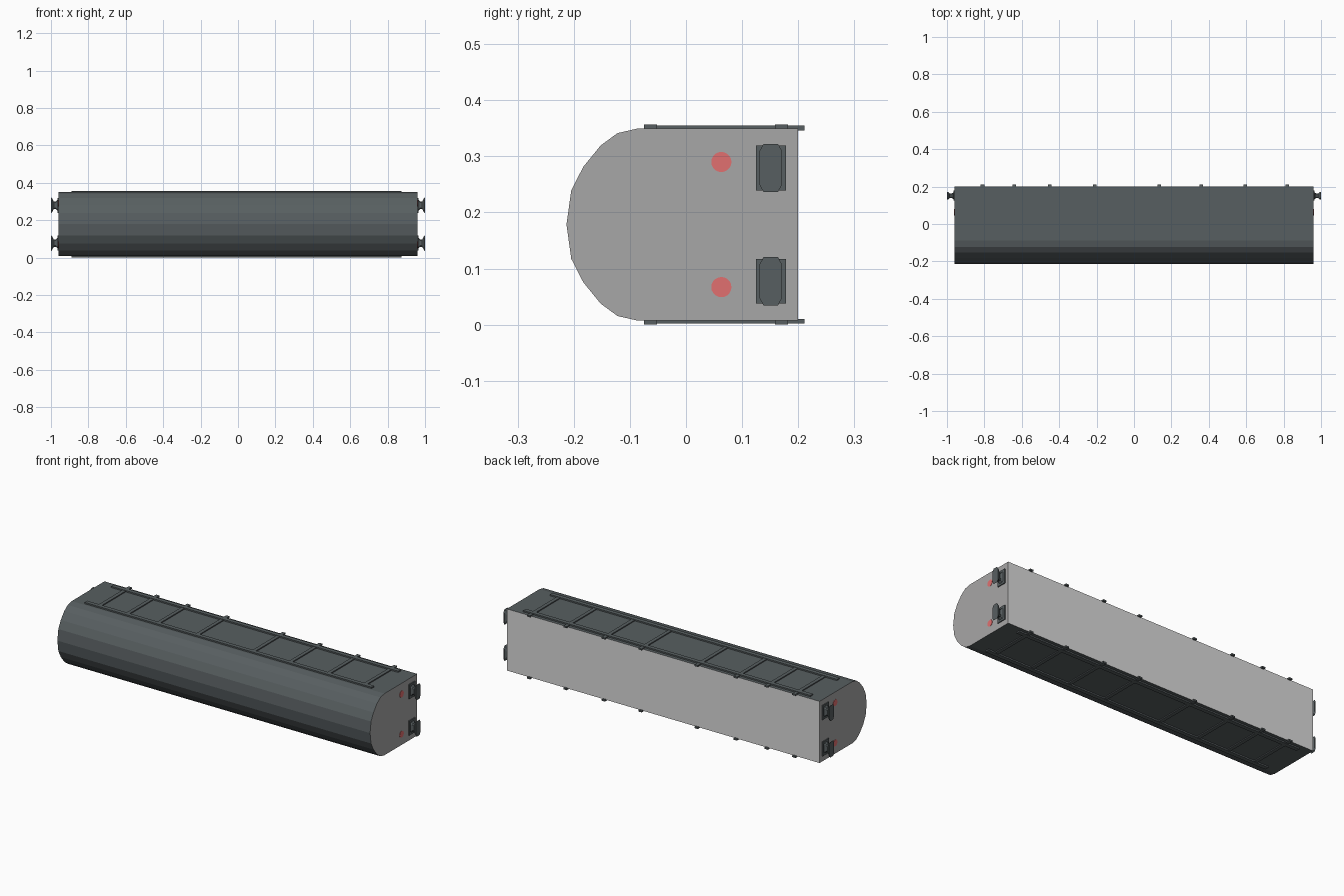
import bpy, bmesh
from mathutils import Matrix

if "Cube" in bpy.data.objects:
    bpy.data.objects.remove(bpy.data.objects["Cube"])

C = 0.1785          # height of the centre line


def material(name, rgb):
    m = bpy.data.materials.new(name)
    m.diffuse_color = (*rgb, 1)
    m.use_nodes = True
    m.node_tree.nodes["Principled BSDF"].inputs["Base Color"].default_value = m.diffuse_color
    return m


SLATE = material("dark_slate", (0.097, 0.114, 0.119))
GREY = material("end_grey", (0.39, 0.385, 0.385))
PALE = material("floor_pale_grey", (0.70, 0.70, 0.70))
RED = material("lamp_red", (0.75, 0.16, 0.16))


def finish(name, bm, *mats):
    bmesh.ops.recalc_face_normals(bm, faces=bm.faces[:])
    me = bpy.data.meshes.new(name)
    bm.to_mesh(me)
    bm.free()
    for m in mats:
        me.materials.append(m)
    ob = bpy.data.objects.new(name, me)
    bpy.context.collection.objects.link(ob)
    return ob


def loft(bm, rings):
    loops = [[bm.verts.new(p) for p in r] for r in rings]
    n = len(loops[0])
    for a, b in zip(loops, loops[1:]):
        for i in range(n):
            bm.faces.new((a[i], a[(i + 1) % n], b[(i + 1) % n], b[i]))
    bm.faces.new(loops[0])
    bm.faces.new(loops[-1])


def box(bm, x0, x1, y0, y1, z0, z1):
    bmesh.ops.create_cube(bm, size=1, matrix=Matrix.Translation(
        ((x0 + x1) / 2, (y0 + y1) / 2, (z0 + z1) / 2)) @ Matrix.Diagonal(
        (abs(x1 - x0), abs(y1 - y0), abs(z1 - z0), 1)))


# Coach body: rounded roof towards the front, grey ends and pale floor
half = [(0.2, 0.171), (-0.087, 0.171), (-0.122, 0.163), (-0.152, 0.141),
        (-0.183, 0.103), (-0.2045, 0.061)]
profile = half + [(-0.213, 0)] + [(y, -z) for y, z in reversed(half)]
bm = bmesh.new()
loft(bm, [[(x, y, C + z) for y, z in profile] for x in (-0.96, 0.96)])
bmesh.ops.recalc_face_normals(bm, faces=bm.faces[:])
for f in bm.faces:
    f.material_index = 1 if abs(f.normal.x) > 0.5 else 2 if f.normal.y > 0.9 else 0
finish("coach_body", bm, SLATE, GREY, PALE)

# Long rails and cross straps on both sides
strap_x = (-0.81, -0.64, -0.45, -0.21, 0.135, 0.36, 0.595, 0.82)
for s, side in ((1, "upper"), (-1, "lower")):
    bm = bmesh.new()
    for y in (-0.0635, 0.17):
        box(bm, -0.89, 0.873, y - 0.0115, y + 0.0115, C + s * 0.168, C + s * 0.1785)
    finish(side + "_long_rails", bm, SLATE)
    bm = bmesh.new()
    for x in strap_x:
        box(bm, x - 0.01, x + 0.01, -0.073, 0.211, C + s * 0.1705, C + s * 0.1765)
        box(bm, x - 0.01, x + 0.01, 0.2, 0.211, C + s * 0.168, C + s * 0.1765)
    finish(side + "_cross_straps", bm, SLATE)


def octagon(x, y, z, hy, hz):
    c, d = hy * 0.36, hz * 0.3
    return [(x, y + a, z + b) for a, b in (
        (hy, hz - d), (hy - c, hz), (c - hy, hz), (-hy, hz - d),
        (-hy, d - hz), (c - hy, -hz), (hy - c, -hz), (hy, d - hz))]


# Buffers and tail lamps at both ends
buffer_rings = ((0.96, 0.02, 0.034), (0.974, 0.013, 0.02), (0.985, 0.013, 0.02),
                (0.994, 0.02, 0.037), (1.0, 0.02, 0.043))
for e, end in ((1, "right"), (-1, "left")):
    bufs, lamps = bmesh.new(), bmesh.new()
    for s in (1, -1):
        z = C + s * 0.101
        box(bufs, e * 0.95, e * 0.965, 0.125, 0.178, z - 0.04, z + 0.04)
        loft(bufs, [octagon(e * x, 0.151, z, hy, hz) for x, hy, hz in buffer_rings])
        bmesh.ops.create_cone(
            lamps, cap_ends=True, segments=20, radius1=0.018, radius2=0.018, depth=0.003,
            matrix=Matrix.Translation((e * 0.96, 0.063, C + s * 0.1115))
            @ Matrix.Rotation(1.5707963, 4, 'Y'))
    finish(end + "_buffers", bufs, SLATE)
    finish(end + "_tail_lamps", lamps, RED)
